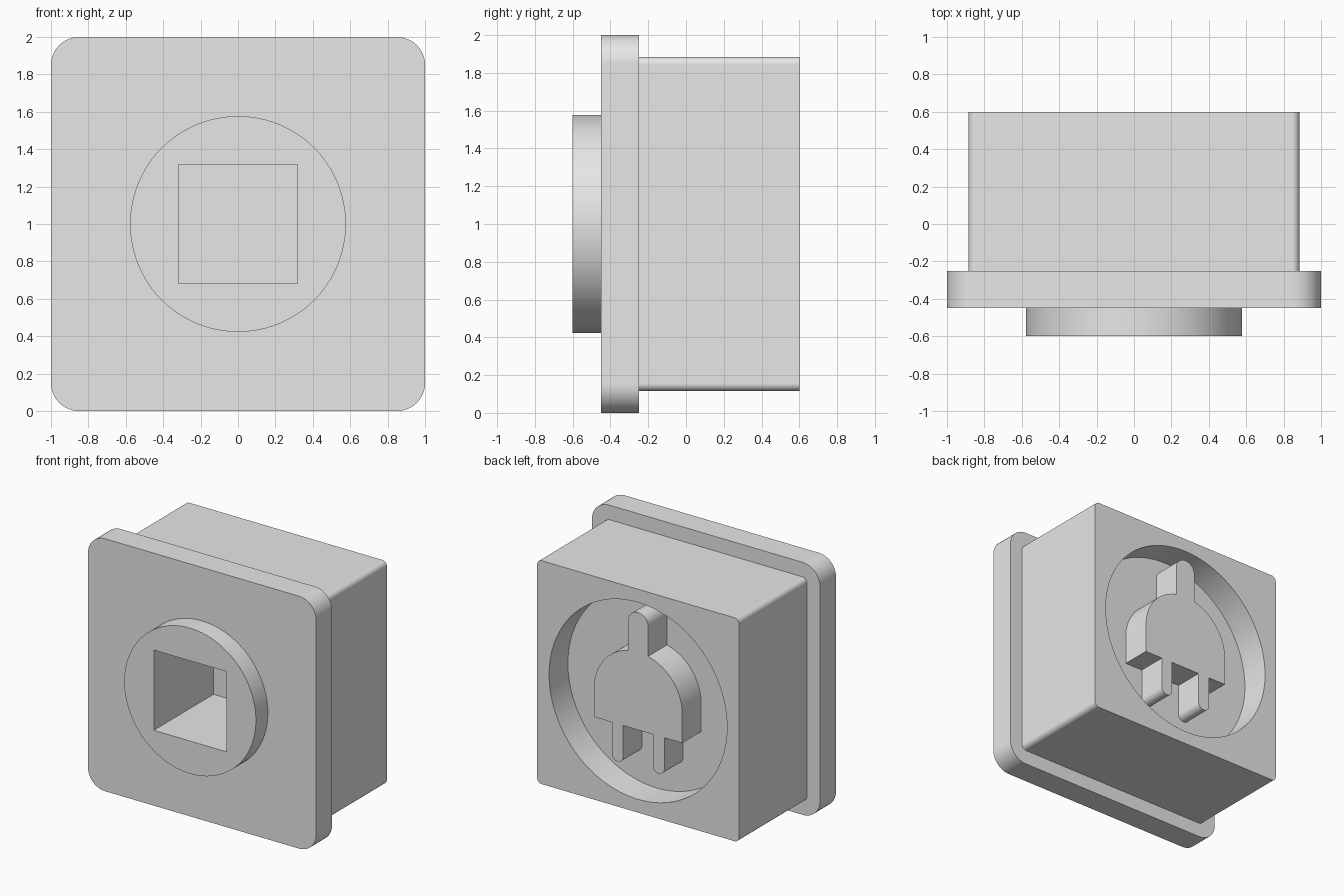
import bpy, bmesh
from math import acos, cos, sin, radians, degrees

if "Cube" in bpy.data.objects:
    bpy.data.objects.remove(bpy.data.objects["Cube"], do_unlink=True)

grey = bpy.data.materials.new("light grey")
grey.use_nodes = True
grey.diffuse_color = (0.8, 0.8, 0.8, 1)
grey.node_tree.nodes["Principled BSDF"].inputs["Base Color"].default_value = (0.8, 0.8, 0.8, 1)

MID = 1.0  # height of the shared axis


def arc(cx, cz, r, start, end, steps):
    """Points on an arc in the xz plane, angles in degrees."""
    angles = [radians(start + (end - start) * i / steps) for i in range(steps + 1)]
    return [(cx + r * cos(a), cz + r * sin(a)) for a in angles]


def circle(r):
    return arc(0, MID, r, 0, 360, 96)[:-1]


def rounded_square(half, r):
    c = half - r
    points = []
    for i, (sx, sz) in enumerate([(1, 1), (-1, 1), (-1, -1), (1, -1)]):
        points += arc(sx * c, MID + sz * c, r, 90 * i, 90 * i + 90, 12)
    return points


def prism(name, outline, front, back):
    """Extrude an xz outline from y = front to y = back."""
    bm = bmesh.new()
    face = bm.faces.new([bm.verts.new((x, front, z)) for x, z in outline])
    moved = bmesh.ops.extrude_face_region(bm, geom=[face])["geom"]
    verts = [v for v in moved if isinstance(v, bmesh.types.BMVert)]
    bmesh.ops.translate(bm, verts=verts, vec=(0, back - front, 0))
    bmesh.ops.recalc_face_normals(bm, faces=bm.faces)
    mesh = bpy.data.meshes.new(name)
    bm.to_mesh(mesh)
    bm.free()
    mesh.materials.append(grey)
    obj = bpy.data.objects.new(name, mesh)
    bpy.context.collection.objects.link(obj)
    return obj


def activate(obj):
    bpy.ops.object.select_all(action='DESELECT')
    obj.select_set(True)
    bpy.context.view_layer.objects.active = obj


def cut(obj, cutter):
    activate(obj)
    mod = obj.modifiers.new("cut", 'BOOLEAN')
    mod.operation = 'DIFFERENCE'
    mod.solver = 'EXACT'
    mod.object = cutter
    bpy.ops.object.modifier_apply(modifier=mod.name)


# Main solids
plate = prism("front_plate", rounded_square(1.0, 0.15), -0.45, -0.25)
body = prism("housing", rounded_square(0.885, 0.04), -0.25, 0.6)
boss = prism("round_boss", circle(0.577), -0.6, -0.45)

# Square socket through the front, round recess in the back
h = 0.318
square = [(-h, MID - h), (h, MID - h), (h, MID + h), (-h, MID + h)]
socket = prism("socket_cutter", square, -0.8, 0.147)
recess = prism("recess_cutter", circle(0.78), 0.365, 0.8)
for part in (plate, body, boss):
    cut(part, socket)
cut(body, recess)
for cutter in (socket, recess):
    bpy.data.objects.remove(cutter, do_unlink=True)

# Raised plug emblem: prong, domed head and cord, mirrored across the middle
head, cord, prong = 0.387, 0.088, 0.05
half = [(0.13, 0.77)]
half += arc(0.18, 0.522, prong, 180, 360, 16)
half += [(0.23, 0.77), (head, 0.77)]
half += arc(0, MID, head, 0, degrees(acos(cord / head)), 24)
half += arc(0, 1.612, cord, 0, 90, 12)
mirrored = [(-x, z) for x, z in reversed(half[:-1])]
emblem = prism("plug_emblem", half + mirrored, 0.365, 0.6)

# Smooth the curved walls, keep flat faces flat
for part in (plate, body, boss, emblem):
    activate(part)
    bpy.ops.object.shade_smooth_by_angle(angle=radians(30))
    part.modifiers.new("flat_faces", 'WEIGHTED_NORMAL').keep_sharp = True
